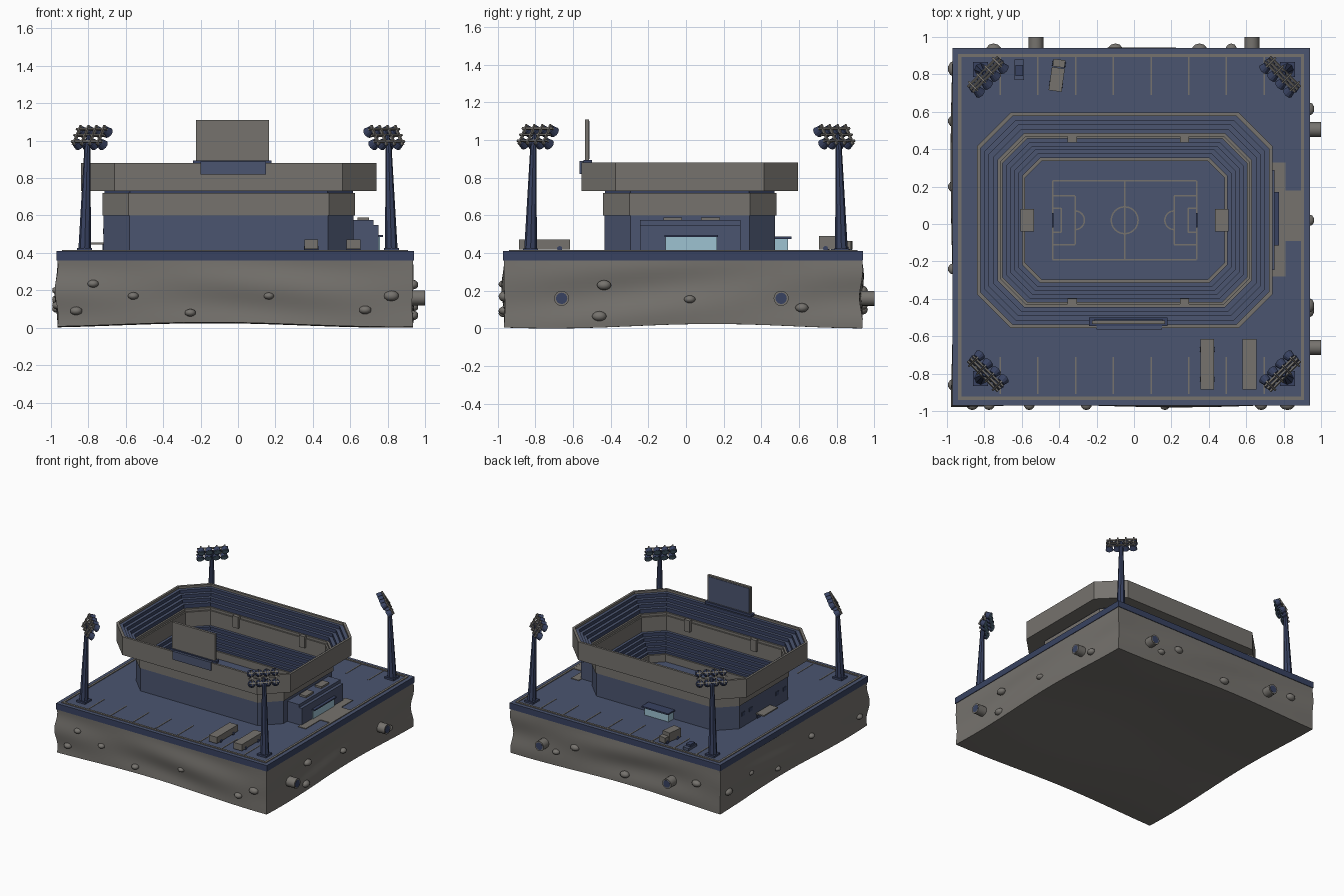
import bpy, bmesh, math, random
from mathutils import Matrix, Vector

cube = bpy.data.objects.get("Cube")
if cube:
    bpy.data.objects.remove(cube)
random.seed(4)
CX, CY, GROUND = -0.05, 0.02, 0.41


def material(name, rgb):
    m = bpy.data.materials.new(name)
    m.use_nodes = True
    m.diffuse_color = (*rgb, 1)
    m.node_tree.nodes["Principled BSDF"].inputs["Base Color"].default_value = (*rgb, 1)
    return m


MATS = [material("slate blue", (0.07, 0.09, 0.16)), material("concrete grey", (0.18, 0.17, 0.155)),
        material("navy", (0.04, 0.055, 0.12)), material("pale glass", (0.34, 0.54, 0.64)),
        material("lamp glass", (0.1, 0.17, 0.23))]
BLUE, GREY, NAVY, GLASS, LAMP = range(5)


def finish(bm, name, smooth=False):
    bmesh.ops.recalc_face_normals(bm, faces=bm.faces)
    me = bpy.data.meshes.new(name)
    bm.to_mesh(me)
    bm.free()
    for m in MATS:
        me.materials.append(m)
    ob = bpy.data.objects.new(name, me)
    bpy.context.collection.objects.link(ob)
    if smooth:
        bpy.ops.object.select_all(action="DESELECT")
        ob.select_set(True)
        bpy.context.view_layer.objects.active = ob
        bpy.ops.object.shade_smooth_by_angle(angle=math.radians(40))
    return ob


def paint(verts, mi):
    for f in {f for v in verts for f in v.link_faces}:
        f.material_index = mi


def box(bm, x, y, z, mi, M=Matrix()):
    """Box between the ranges x, y and z."""
    mid = Vector([(a + b) / 2 for a, b in (x, y, z)])
    size = Matrix.Diagonal([b - a for a, b in (x, y, z)] + [1])
    paint(bmesh.ops.create_cube(bm, size=1, matrix=M @ Matrix.Translation(mid) @ size)["verts"], mi)


def tube(bm, a, b, r1, r2, mi, seg=10, M=Matrix()):
    a, b = Vector(a), Vector(b)
    T = Matrix.Translation((a + b) / 2) @ (b - a).to_track_quat("Z", "Y").to_matrix().to_4x4()
    paint(bmesh.ops.create_cone(bm, cap_ends=True, segments=seg, radius1=r1, radius2=r2,
                                depth=(b - a).length, matrix=M @ T)["verts"], mi)


def octagon(d):
    hx, hy, c = 0.79 - d, 0.575 - d, 0.18 - 0.35 * d
    quarter = [(hx, hy - c), (hx - c, hy)]
    pts = quarter + [(-x, y) for x, y in reversed(quarter)]
    return [(CX + x, CY + y) for x, y in pts + [(-x, -y) for x, y in pts]]


def loft(name, profile):
    """Octagonal ring from a closed section of (inset, height, material)."""
    bm = bmesh.new()
    rings = [[bm.verts.new((x, y, z)) for x, y in octagon(d)] for d, z, _ in profile]
    for i, (_, _, mi) in enumerate(profile):
        a, b = rings[i], rings[(i + 1) % len(rings)]
        for k in range(8):
            f = bm.faces.new((a[k], a[(k + 1) % 8], b[(k + 1) % 8], b[k]))
            f.material_index = mi
    return finish(bm, name)


def steps(d0, z0, d1, z1, n):
    out = []
    for i in range(n):
        z = z0 + (z1 - z0) * i / n
        out += [(d0 + (d1 - d0) * i / n, z, BLUE), (d0 + (d1 - d0) * (i + 1) / n, z, NAVY)]
    return out


# Earth block with uneven sides and underside
bm = bmesh.new()
bmesh.ops.create_cube(bm, size=1)
bmesh.ops.subdivide_edges(bm, edges=bm.edges, cuts=14, use_grid_fill=True)
for v in bm.verts:
    x, y, z = v.co
    bulge = 0.008 * math.sin(9 * x + 5 * z) + 0.008 * math.sin(8 * y - 6 * z)
    bulge *= math.cos(math.pi * z)
    low = 0.024 + 0.012 * math.sin(6 * x + 2) + 0.012 * math.sin(7 * y + 1)
    v.co = (x * 1.9 - 0.015 + 2 * x * bulge, y * 1.9 - 0.015 + 2 * y * bulge, low + (z + 0.5) * (0.36 - low))
paint(bm.verts, GREY)
finish(bm, "earth_block", True)

# Stones set in the sides: (face axis, sign, position along, height)
bm = bmesh.new()
stones = [(1, -1, p, z) for p, z in ((-.775, .235), (-.56, .17), (-.865, .09), (-.255, .08), (.165, .17), (.68, .095), (.82, .17))]
stones += [(0, 1, p, z) for p, z in ((-.46, .065), (-.435, .23), (.02, .155), (.615, .11))]
stones += [(0, -1, p, z) for p, z in ((-.86, .12), (-.24, .2), (.2, .1), (.55, .2), (.83, .15))]
stones += [(1, 1, p, z) for p, z in ((-.75, .2), (-.1, .1), (.35, .2), (.52, .12))]
for axis, sign, p, z in stones:
    pos, size = Vector((p, p, z)), Vector((0.035, 0.035, 0.024)) * random.uniform(0.8, 1.2)
    pos[axis] = 0.95 * sign - 0.015
    size[axis] = 0.03
    bmesh.ops.create_icosphere(bm, subdivisions=2, radius=1, matrix=Matrix.Translation(pos) @ Matrix.Diagonal((*size, 1)))
paint(bm.verts, GREY)
finish(bm, "stones", True)

# Drain pipes with dark mouths
bm = bmesh.new()
for p, q, out in (((.9, -.66), (1, -.66), (1, 0)), ((.9, .505), (1, .505), (1, 0)),
                  ((-.525, .9), (-.525, 1), (0, 1)), ((.63, .9), (.63, 1), (0, 1))):
    tube(bm, (*p, .16), (*q, .16), .04, .04, GREY, 16)
    tube(bm, (*q, .16), (q[0] + out[0] * .001, q[1] + out[1] * .001, .16), .03, .03, NAVY, 16)
finish(bm, "drain_pipes", True)

# Ground slab, kerb and parking lines
bm = bmesh.new()
box(bm, (-.97, .94), (-.97, .94), (.36, GROUND), NAVY)
for f in bm.faces:
    if f.normal.z > 0.5:
        f.material_index = BLUE
finish(bm, "ground_slab")
bm = bmesh.new()
for s in (-1, 1):
    for a in (0, 1):
        band = sorted((.925 * s - .015, .908 * s - .015))
        span = (-.94, .91)
        box(bm, *((band, span) if a else (span, band)), (.405, .416), GREY)
for i in range(8):
    x = -.715 + i * .2015
    box(bm, (x - .004, x + .004), (.69, .9), (.405, .413), GREY)
    box(bm, (x - .004, x + .004), (-.91, -.71), (.405, .413), GREY)
finish(bm, "kerb_and_parking_lines")

# Stadium tiers
loft("lower_tier", [(.122, .40, BLUE), (.122, .60, GREY), (.115, .60, GREY), (.115, .72, NAVY),
                    (.125, .72, NAVY), (.125, .73, GREY), (.137, .73, GREY)]
     + steps(.137, .61, .243, .47, 5) + [(.243, .48, GREY), (.257, .48, GREY), (.257, .40, BLUE)])
loft("upper_tier", [(0, .73, GREY), (0, .88, GREY), (.018, .88, GREY)]
     + steps(.018, .862, .112, .755, 4) + [(.112, .75, GREY), (.126, .75, GREY), (.126, .73, GREY)])

# Pitch and its markings
bm = bmesh.new()
f = bm.faces.new([bm.verts.new((x, y, .42)) for x, y in octagon(.25)])
f.material_index = BLUE
finish(bm, "pitch")
bm = bmesh.new()
W = .004


def frame(x0, x1, y0, y1):
    for x in (x0, x1):
        box(bm, (x - W, x + W), (y0, y1), (.418, .424), GREY)
    for y in (y0, y1):
        box(bm, (min(x0, x1), max(x0, x1)), (y - W, y + W), (.418, .424), GREY)


def arc(cx, r, a0, a1, n=24):
    rows = []
    for i in range(n + 1):
        a = math.radians(a0 + (a1 - a0) * i / n)
        rows.append([bm.verts.new((cx + q * math.cos(a), CY + q * math.sin(a), .424)) for q in (r - W, r + W)])
    for p, q in zip(rows, rows[1:]):
        bm.faces.new((p[0], p[1], q[1], q[0])).material_index = GREY


frame(CX - .385, CX + .385, CY - .21, CY + .21)
box(bm, (CX - W, CX + W), (CY - .21, CY + .21), (.418, .424), GREY)
arc(CX, .072, 0, 360)
for s in (-1, 1):
    frame(CX + s * .385, CX + s * .265, CY - .13, CY + .13)
    frame(CX + s * .385, CX + s * .34, CY - .065, CY + .065)
    arc(CX + s * .265, .05, 90 + 90 * s, 90 + 90 * s + .01, 1)
    mid = 180 if s > 0 else 0
    arc(CX + s * .265, .05, mid - 85, mid + 85)
finish(bm, "pitch_markings")
bm = bmesh.new()
for s in (-1, 1):
    for y in (-.035, .035):
        box(bm, (CX + s * .385 - .004, CX + s * .385 + .004), (CY + y - .004, CY + y + .004), (.42, .455), NAVY)
    box(bm, (CX + s * .385 - .004, CX + s * .385 + .004), (CY - .039, CY + .039), (.45, .457), NAVY)
finish(bm, "goals")

# Team shelters and camera boxes inside the bowl
bm = bmesh.new()
for s in (-1, 1):
    box(bm, (CX + s * .52 - .036, CX + s * .52 + .036), (CY - .06, CY + .06), (.42, .51), GREY)
    for x in (-.33, .27):
        y = CY + s * .432
        box(bm, (x - .025, x + .025), (y - .015, y + .015), (.66, .755), GREY)
finish(bm, "shelters_and_camera_boxes")

# Scoreboard
bm = bmesh.new()
box(bm, (-.225, .165), (-.535, -.515), (.89, 1.11), GREY)
box(bm, (-.215, .155), (-.516, -.511), (.90, 1.10), BLUE)
box(bm, (-.24, .18), (-.545, -.50), (.875, .895), NAVY)
box(bm, (-.2, .15), (-.565, -.545), (.82, .888), BLUE)
finish(bm, "scoreboard")

# Side building with bevelled roof edge, entrance and forecourt
bm = bmesh.new()
box(bm, (.58, .75), (-.245, .29), (.40, .575), BLUE)
edge = [e for e in bm.edges if all(v.co.x > .7 and v.co.z > .5 for v in e.verts)]
bmesh.ops.bevel(bm, geom=edge, offset=.025, segments=2, affect="EDGES")
finish(bm, "side_building")
bm = bmesh.new()
box(bm, (.64, .70), (-.12, -.02), (.57, .59), GREY)
box(bm, (.64, .70), (.08, .18), (.57, .59), GREY)
box(bm, (.74, .81), (-.28, .33), (.40, .415), GREY)
box(bm, (.80, .90), (-.09, .18), (.40, .415), GREY)
finish(bm, "forecourt_and_roof_units")
bm = bmesh.new()
box(bm, (.74, .758), (-.11, .165), (.415, .485), GLASS)
box(bm, (.74, .775), (-.115, .17), (.485, .495), NAVY)
box(bm, (-.22, 0), (.46, .54), (.405, .475), GLASS)
box(bm, (-.23, .01), (.46, .56), (.475, .487), NAVY)
box(bm, (-.79, -.70), (-.06, .12), (.445, .455), GREY)
box(bm, (-.725, -.71), (-.05, .11), (.405, .445), NAVY)
for y in (-.25, -.15, .19, .29):
    box(bm, (-.723, -.715), (y - .02, y + .02), (.50, .53), NAVY)
finish(bm, "entrances_and_windows")

# Parked buses, truck and car
bm = bmesh.new()
for x in (.392, .617):
    box(bm, (x - .037, x + .037), (-.885, -.615), (.42, .472), GREY)
    for y in (-.83, -.67):
        tube(bm, (x - .038, y, .424), (x + .038, y, .424), .014, .014, NAVY)
finish(bm, "buses")
bm = bmesh.new()
M = Matrix.Translation((-.41, .795, 0)) @ Matrix.Rotation(math.radians(-8), 4, "Z")
box(bm, (-.035, .035), (-.085, .04), (.42, .492), GREY, M)
box(bm, (-.032, .032), (.045, .085), (.42, .465), GREY, M)
for y in (-.05, .06):
    tube(bm, (-.036, y, .424), (.036, y, .424), .014, .014, NAVY, 10, M)
finish(bm, "truck")
bm = bmesh.new()
box(bm, (-.64, -.587), (.77, .88), (.415, .435), BLUE)
box(bm, (-.633, -.594), (.79, .85), (.435, .452), NAVY)
finish(bm, "car")

# Floodlight towers, each tilted towards the pitch
for sx, sy in ((-1, -1), (1, -1), (1, 1), (-1, 1)):
    bm = bmesh.new()
    foot = Vector((.82 * sx, .825 * sy, GROUND))
    top = foot + Vector((-.015 * sx, -.015 * sy, .56))
    tube(bm, foot, top, .034, .016, NAVY, 8)
    box(bm, (foot.x - .04, foot.x + .04), (foot.y - .04, foot.y + .04), (.405, .425), NAVY)
    turn = math.atan2(-sy, -sx) - math.pi / 2
    H = (Matrix.Translation((.785 * sx, .79 * sy, 1.02)) @ Matrix.Rotation(turn, 4, "Z")
         @ Matrix.Rotation(math.radians(-30), 4, "X"))
    tube(bm, top - Vector((0, 0, .02)), H @ Vector((0, -.02, 0)), .016, .012, NAVY, 8)
    for z in (-.038, 0, .038):
        box(bm, (-.115, .115), (-.022, -.01), (z - .005, z + .005), GREY, H)
    for i in range(4):
        x = -.09 + i * .06
        box(bm, (x - .005, x + .005), (-.026, -.012), (-.06, .06), GREY, H)
        for z in (-.038, .038):
            tube(bm, (x, -.012, z), (x, .024, z), .022, .03, NAVY, 12, H)
            tube(bm, (x, .024, z), (x, .028, z), .025, .025, LAMP, 12, H)
    finish(bm, "floodlight_tower")
